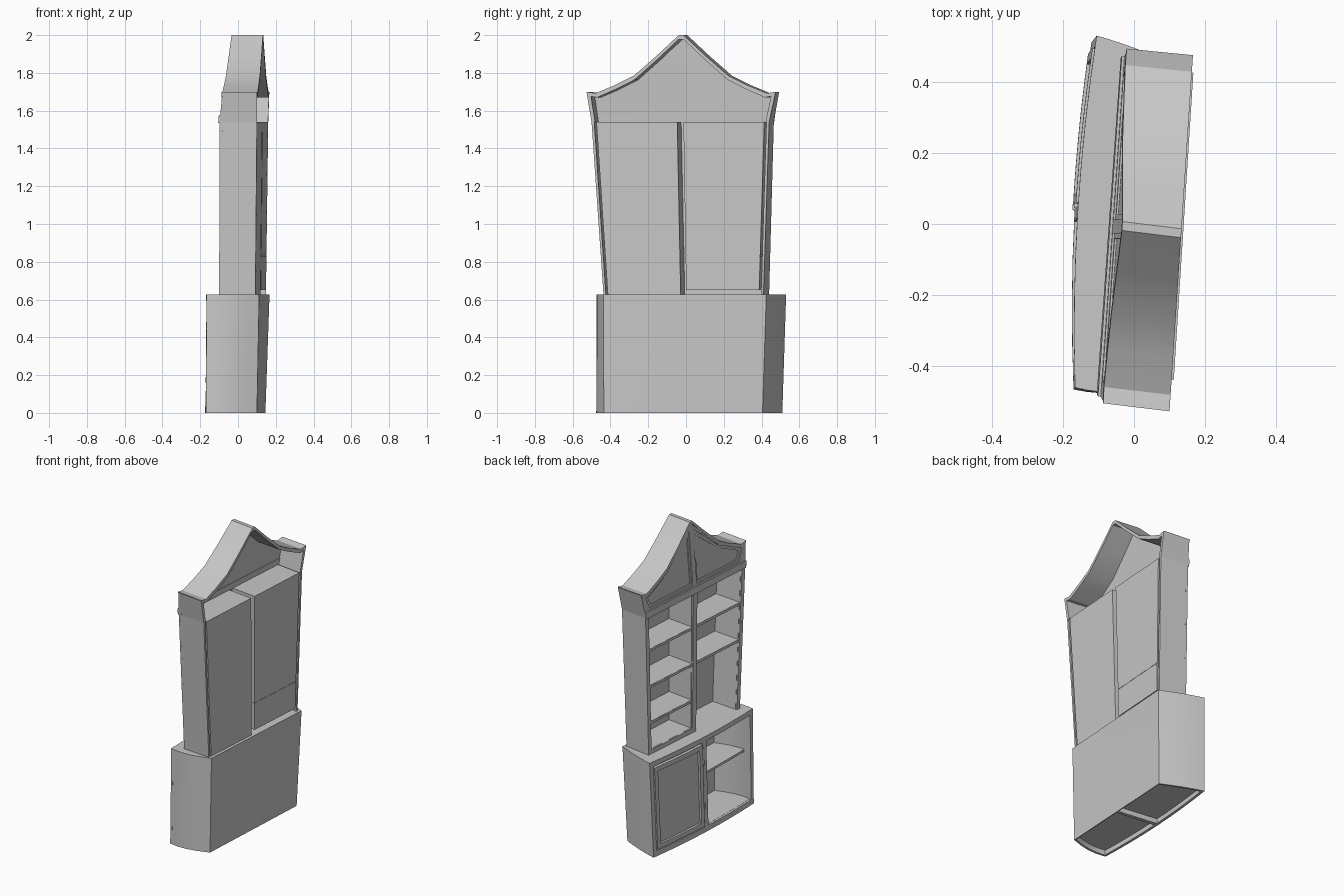
import bpy, bmesh, math

cube = bpy.data.objects.get("Cube")
if cube:
    bpy.data.objects.remove(cube, do_unlink=True)

mat = bpy.data.materials.new("plain_grey")
mat.use_nodes = True
GREY = (0.58, 0.58, 0.58, 1)
mat.diffuse_color = GREY
mat.node_tree.nodes["Principled BSDF"].inputs["Base Color"].default_value = GREY
parts = []

# Crooked plan outlines by height: z, then front and back corners at each end
BASE = [
    (0.0, (-0.17, -0.465), (-0.12, 0.51), (0.10, -0.435), (0.145, 0.405)),
    (0.627, (-0.166, -0.46), (-0.105, 0.53), (0.112, -0.437), (0.167, 0.425)),
]
UPPER = [
    (0.627, (-0.10, -0.42), (-0.035, 0.44), (0.092, -0.437), (0.148, 0.41)),
    (1.54, (-0.097, -0.48), (-0.03, 0.465), (0.10, -0.50), (0.16, 0.44)),
    (1.70, (-0.083, -0.505), (-0.017, 0.493), (0.10, -0.527), (0.166, 0.475)),
    (2.0, (-0.06, -0.505), (0.0, 0.493), (0.10, -0.527), (0.166, 0.475)),
]


def mix(a, b, f):
    return tuple(p + (q - p) * f for p, q in zip(a, b))


def place(sec, t, d, z):
    """t runs -1..1 across the width, d runs 0..1 from open front to back."""
    i = 0
    while i < len(sec) - 2 and z > sec[i + 1][0]:
        i += 1
    lo, hi = sec[i], sec[i + 1]
    f = (z - lo[0]) / (hi[0] - lo[0])
    c = [mix(p, q, f) for p, q in zip(lo[1:], hi[1:])]
    s = (t + 1) / 2
    x, y = mix(mix(c[0], c[1], s), mix(c[2], c[3], s), d)
    if sec is BASE:  # bowed front and bulging ends
        x -= 0.023 * (1 - t * t) * (1 - d)
        if 0 < d < 1:
            y += t * (0.1 if t < 0 else 0.03) * d * (1 - d) ** 1.2
    return (x, y, z)


def finish(name, bm):
    bmesh.ops.recalc_face_normals(bm, faces=bm.faces[:])
    me = bpy.data.meshes.new(name)
    bm.to_mesh(me)
    bm.free()
    me.materials.append(mat)
    ob = bpy.data.objects.new(name, me)
    bpy.context.collection.objects.link(ob)
    parts.append(ob)


def blocks(name, sec, boxes):
    """Boxes (t0, t1, d0, d1, z0, z1) bent to follow the crooked plan."""
    whole = bmesh.new()
    for t0, t1, d0, d1, z0, z1 in boxes:
        bm = bmesh.new()
        bmesh.ops.create_cube(bm, size=1)
        if sec is BASE:
            bmesh.ops.subdivide_edges(bm, edges=bm.edges[:], cuts=7, use_grid_fill=True)
        for v in bm.verts:
            v.co = place(sec, t0 + (t1 - t0) * (v.co.x + 0.5),
                         d0 + (d1 - d0) * (v.co.y + 0.5),
                         z0 + (z1 - z0) * (v.co.z + 0.5))
        piece = bpy.data.meshes.new("piece")
        bm.to_mesh(piece)
        bm.free()
        whole.from_mesh(piece)
        bpy.data.meshes.remove(piece)
    finish(name, whole)


def prism(name, outer, inner, d0, d1):
    """Outline in (t, z) given depth; with an inner outline it is a frame."""
    bm = bmesh.new()
    n = len(outer)

    def loop(pts, d):
        return [bm.verts.new(place(UPPER, t, d, z)) for t, z in pts]

    def bridge(a, b):
        for i in range(n):
            j = (i + 1) % n
            bm.faces.new((a[i], a[j], b[j], b[i]))

    fo, bo = loop(outer, d0), loop(outer, d1)
    bridge(fo, bo)
    if inner:
        fi, bi = loop(inner, d0), loop(inner, d1)
        bridge(fi, bi)
        bridge(fo, fi)
        bridge(bo, bi)
    else:
        bm.faces.new(fo)
        bm.faces.new(bo)
    finish(name, bm)


def liner(t0, t1, d0, d1, z0, z1, floor=True):
    """Thin box open at the front."""
    w, h = 0.014, 0.006
    out = [(t0, t0 + w, d0, d1, z0, z1), (t1 - w, t1, d0, d1, z0, z1),
           (t0, t1, d1 - 0.02, d1, z0, z1), (t0, t1, d0, d1, z1 - h, z1)]
    if floor:
        out.append((t0, t1, d0, d1, z0, z0 + h))
    return out


# Lower cabinet
TOP = 0.627
blocks("base_ends", BASE, [(-1, -0.97, 0, 1, 0, TOP), (0.97, 1, 0, 1, 0, TOP)])
blocks("base_back", BASE, [(-1, 1, 0.98, 1, 0, TOP)])
blocks("base_top", BASE, [(-1, 1, 0, 1, TOP - 0.015, TOP)])
blocks("base_face_frame", BASE, [
    (-1, 1, 0, 0.06, 0, 0.035), (-1, 1, 0, 0.06, 0.595, TOP),
    (-1, -0.94, 0, 0.06, 0, TOP), (0.94, 1, 0, 0.06, 0, TOP),
    (-0.035, 0.035, 0, 0.06, 0, TOP)])
blocks("base_divider", BASE, [(-0.025, 0.025, 0.05, 0.98, 0, TOP)])
blocks("base_open_compartment", BASE, liner(-0.96, -0.03, 0.05, 0.95, 0.03, 0.6))
blocks("base_closed_compartment", BASE, liner(0.03, 0.96, 0.05, 0.95, 0.03, 0.6))
blocks("base_shelf", BASE, [(-0.95, -0.03, 0.2, 0.95, 0.335, 0.35)])

# Cupboard door with recessed panel and hinges
blocks("door_frame", BASE, [
    (0.05, 0.11, -0.02, 0.06, 0.045, 0.585), (0.87, 0.93, -0.02, 0.06, 0.045, 0.585),
    (0.11, 0.87, -0.02, 0.06, 0.045, 0.075), (0.11, 0.87, -0.02, 0.06, 0.555, 0.585)])
blocks("door_panel", BASE, [(0.1, 0.88, 0.03, 0.06, 0.07, 0.56)])
blocks("door_hinges", BASE, [(0.025, 0.055, -0.03, 0.02, z, z + 0.03) for z in (0.16, 0.45)])

# Upper bookcase sides and face frame
Z1 = 1.54
for name, s in (("right", -1), ("left", 1)):
    blocks(name + "_side", UPPER, [(s * 0.97, s, 0, 1, TOP, Z1)])
    blocks(name + "_cornice", UPPER, [(s * 0.96, s, 0, 1, Z1, 1.695)])
blocks("upper_face_frame", UPPER, [
    (-1, -0.935, 0, 0.07, TOP, Z1), (0.935, 1, 0, 0.07, TOP, Z1),
    (-0.04, 0.04, 0, 0.07, TOP, Z1), (0.04, 0.935, 0, 0.07, TOP, 0.655)])
blocks("crown_rail", UPPER, [(-1, 1, -0.04, 0.1, Z1 - 0.005, 1.578)])

# Upper compartments
blocks("right_compartment", UPPER, liner(-0.945, -0.035, 0.05, 1, TOP, Z1, False))
blocks("left_compartment", UPPER, liner(0.035, 0.945, 0.05, 1, 0.835, Z1)
       + liner(0.035, 0.945, 0.05, 1, 0.65, 0.828))
blocks("right_shelves", UPPER,
       [(-0.94, -0.04, 0.03, 0.99, z - 0.009, z + 0.009) for z in (1.07, 1.31)])
blocks("left_shelves", UPPER,
       [(0.04, 0.94, 0.03, 0.99, z - 0.009, z + 0.009) for z in (0.832, 1.07, 1.31)])
blocks("shelf_nosings", UPPER,
       [(-0.035, 0.97, 0.02, 0.1, z - 0.008, z + 0.008) for z in (0.832, 1.07, 1.31)])

# Curved gable roof
half = [(1, 1.70), (0.91, 1.692), (0.7, 1.735), (0.5, 1.785), (0.26, 1.89), (0.025, 2.0)]
ridge = half + [(-t, z) for t, z in reversed(half)]
under = [(t * 0.985, z - 0.022) for t, z in reversed(ridge)]
prism("roof", ridge + under, None, -0.02, 1)

# Pediment frames and recessed panels
outer = [(0, 1.575), (0.97, 1.575), (0.97, 1.68), (0.5, 1.77), (0, 1.985)]
middle = [(0.04, 1.59), (0.88, 1.59), (0.93, 1.665), (0.49, 1.758), (0.04, 1.945)]
inner = [(0.07, 1.605), (0.84, 1.605), (0.88, 1.655), (0.48, 1.742), (0.07, 1.905)]
for name, s in (("right", -1), ("left", 1)):
    o, m, i = ([(s * t, z) for t, z in p] for p in (outer, middle, inner))
    prism(name + "_pediment_frame", o, m, 0, 0.08)
    prism(name + "_pediment_moulding", m, i, 0.03, 0.08)
    prism(name + "_pediment_panel", i, None, 0.06, 0.08)

bpy.ops.object.select_all(action='DESELECT')
for ob in parts:
    ob.select_set(True)
bpy.context.view_layer.objects.active = parts[0]
bpy.ops.object.shade_smooth_by_angle(angle=math.radians(25))
